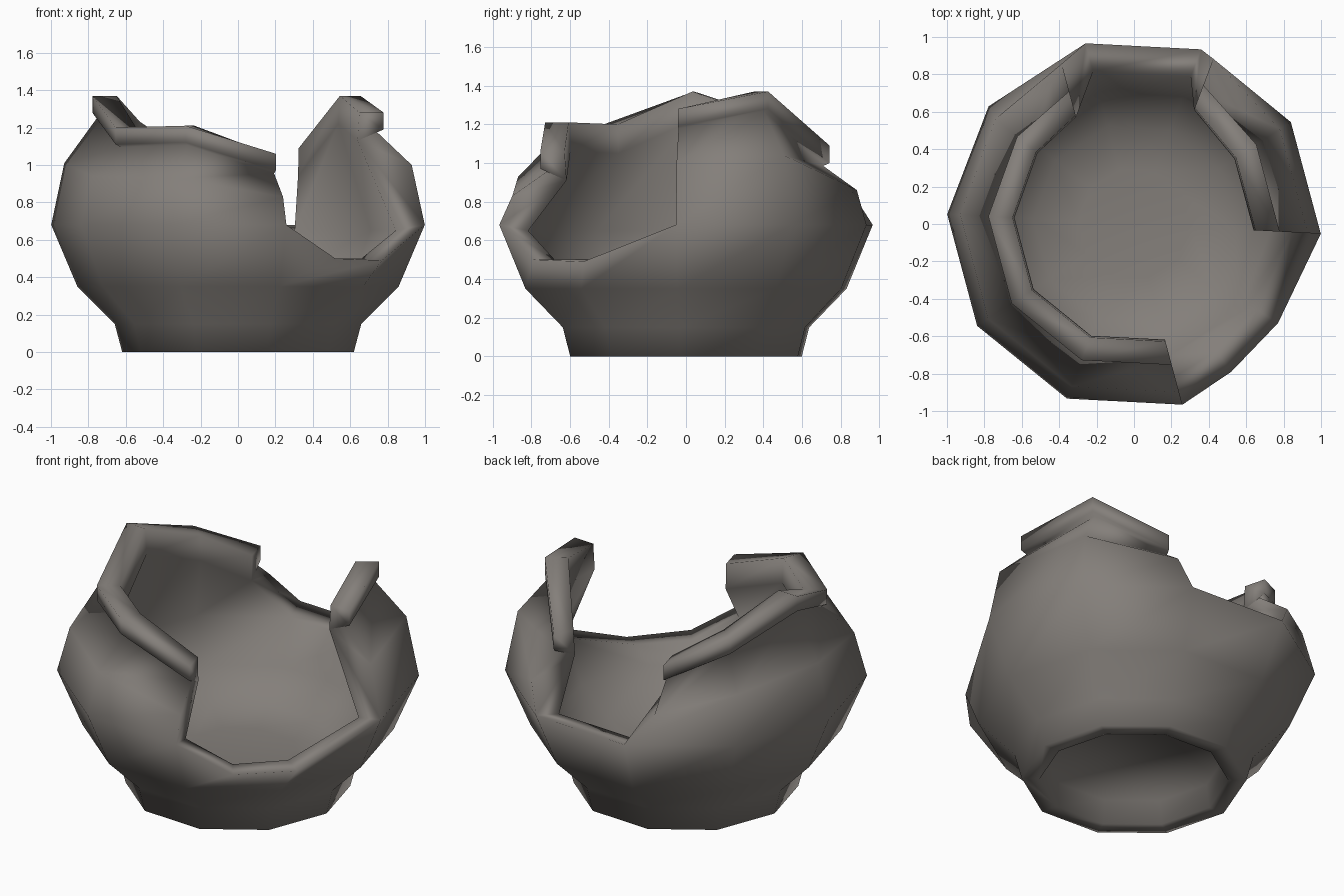
import bpy, bmesh, math

if "Cube" in bpy.data.objects:
    bpy.data.objects.remove(bpy.data.objects["Cube"])

# Ten columns around the pot: height of lip top and height of shoulder
N = 10
TOP = [1.28, 1.37, 1.09, 1.09, 1.23, 1.37, 1.20, 1.21, 1.06, 0.80]
SHOULDER = [1.0, 1.04, 0.86, 0.85, 0.96, 1.01, 0.94, 0.93, 0.83, 0.70]
SLIP = {2: -5, 3: 10, 4: 2}      # upper part leans sideways here (degrees)
BULGE = {2: 0.05, 3: 0.01}       # upper part leans outward here

bm = bmesh.new()


def point(c, r, z, upper=False):
    slip = SLIP.get(c, 0) * 0.86 / r if upper else 0
    a = math.radians(36 * c - 3 + slip)
    r += BULGE.get(c, 0) if upper else 0
    return bm.verts.new((r * math.cos(a), r * math.sin(a), z))


def column(c):
    t, s = TOP[c], SHOULDER[c]
    lip = t - 0.09
    rows = [(0.50, 0.14, 0), (0.52, 0.0, 0),                      # foot recess
            (0.62, 0.0, 0), (0.66, 0.15, 0), (0.86, 0.35, 0),     # outside
            (1.0, 0.68, 0), (0.93, s, 1), (0.745, lip - 0.015, 1),
            (0.78, lip, 1), (0.78, t, 1), (0.65, t, 1),           # lip
            (0.64, t - 0.15, 1), (0.845, 0.65, 0),                # inside
            (0.73, 0.40, 0), (0.54, 0.24, 0), (0.30, 0.21, 0)]
    return [point(c, *r) for r in rows]


cols = [column(c) for c in range(N)]
LAST = len(cols[0]) - 1
R2, R3, I3, I2 = 4, 5, 12, 13


def strip(a, b, lo, hi):
    for k in range(lo, hi):
        bm.faces.new((a[k], b[k], b[k + 1], a[k + 1]))


# Walls: whole segments, plus the notch at the back
for c in range(N):
    a, b = cols[c], cols[(c + 1) % N]
    if c in (8, 9):
        strip(a, b, 0, R2)
        strip(a, b, I2, LAST)
    elif c == 2:
        strip(a, b, 0, R3)
        strip(a, b, I3, LAST)
        bm.faces.new((a[R3], b[R3], b[I3], a[I3]))
    else:
        strip(a, b, 0, LAST)

# Large break at the front right
mo, mi = bm.verts.new((0.52, -0.79, 0.50)), bm.verts.new((0.44, -0.68, 0.50))
bo, bi = bm.verts.new((0.77, -0.53, 0.49)), bm.verts.new((0.66, -0.46, 0.50))
c8, c9, c0 = cols[8], cols[9], cols[0]
for f in ((c8[R2], mo, c8[R3]), (c8[R2], c9[R2], bo, mo),
          (c9[R2], c0[R2], c0[R3], bo),
          (c8[I2], c8[I3], mi), (c8[I2], mi, bi, c9[I2]),
          (c9[I2], bi, c0[I3], c0[I2]),
          (c8[R3], mo, mi, c8[I3]), (mo, bo, bi, mi),
          (bo, c0[R3], c0[I3], bi)):
    bm.faces.new(f)

# Broken ends of the two wall pieces
for c in (0, 2, 3, 8):
    v = cols[c]
    for f in ((5, 6, 11, 12), (6, 7, 11), (7, 8, 9, 10, 11)):
        bm.faces.new([v[i] for i in f])

# Floor inside and underside of the foot
bm.faces.new([v[LAST] for v in cols])
bm.faces.new([v[0] for v in cols])

bmesh.ops.delete(bm, geom=[v for v in bm.verts if not v.link_faces], context='VERTS')
bmesh.ops.recalc_face_normals(bm, faces=bm.faces)
for f in bm.faces:
    f.smooth = True
me = bpy.data.meshes.new("broken_pot")
bm.to_mesh(me)
bm.free()

clay = bpy.data.materials.new("grey_clay")
clay.diffuse_color = (0.23, 0.212, 0.195, 1)
clay.use_nodes = True
clay.node_tree.nodes["Principled BSDF"].inputs["Base Color"].default_value = clay.diffuse_color
me.materials.append(clay)
pot = bpy.data.objects.new("broken_pot", me)
bpy.context.collection.objects.link(pot)
